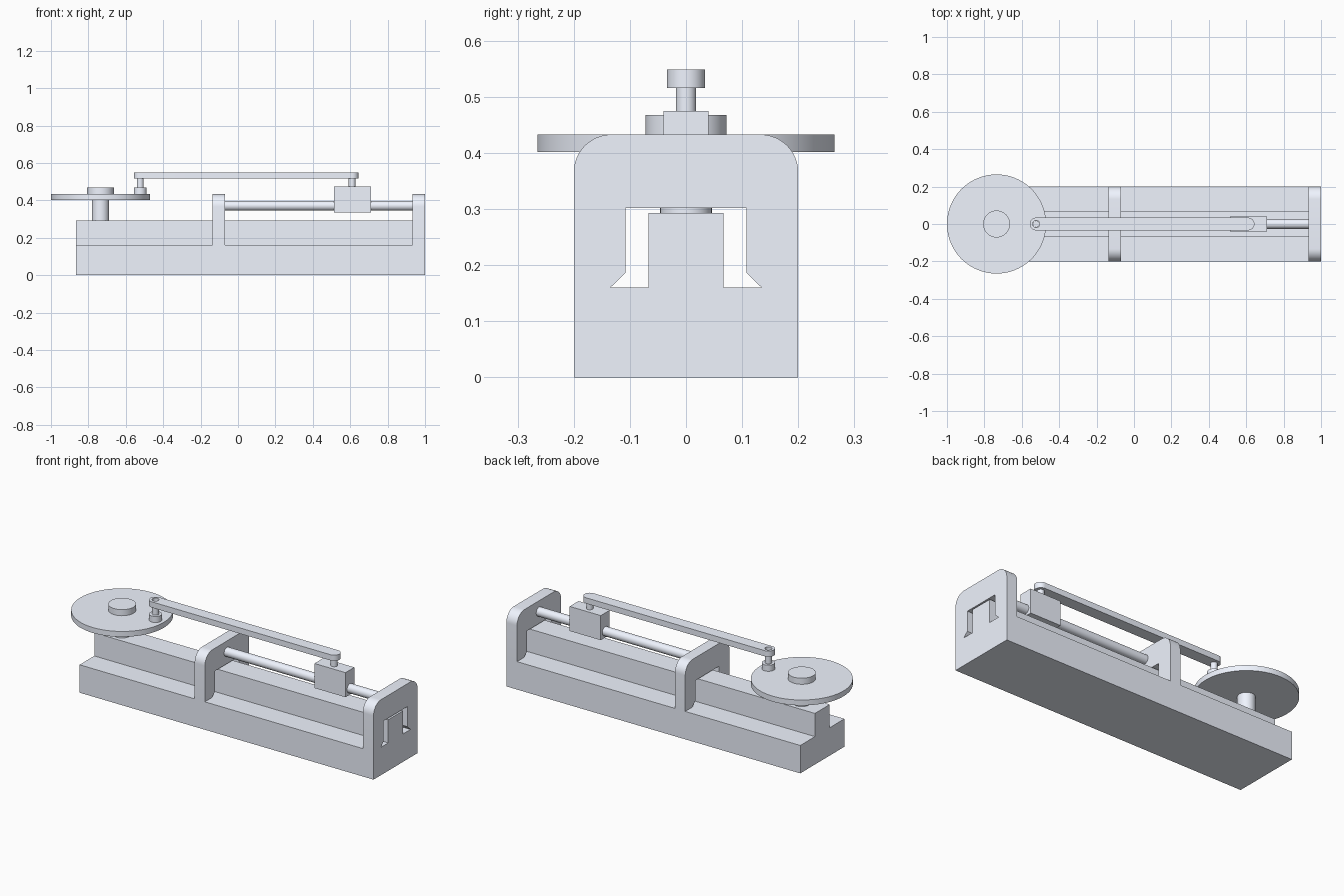
import bpy, bmesh
from math import cos, sin, radians

if "Cube" in bpy.data.objects:
    bpy.data.objects.remove(bpy.data.objects["Cube"])

steel = bpy.data.materials.new("pale_blue_steel")
steel.diffuse_color = (0.87, 0.91, 1.0, 1)
steel.use_nodes = True
steel.node_tree.nodes["Principled BSDF"].inputs["Base Color"].default_value = steel.diffuse_color


def prism(name, outline, to3d, lo, hi):
    """Extrude a 2D outline between lo and hi; to3d(u, v, w) gives the axes."""
    bm = bmesh.new()
    bottom, top = [[bm.verts.new(to3d(u, v, w)) for u, v in outline] for w in (lo, hi)]
    bm.faces.new(bottom)
    bm.faces.new(top)
    for i in range(len(outline)):
        bm.faces.new([bottom[i - 1], bottom[i], top[i], top[i - 1]])
    bmesh.ops.recalc_face_normals(bm, faces=bm.faces)
    mesh = bpy.data.meshes.new(name)
    bm.to_mesh(mesh)
    bm.free()
    mesh.materials.append(steel)
    ob = bpy.data.objects.new(name, mesh)
    bpy.context.collection.objects.link(ob)
    return ob


def along_x(u, v, w):
    return (w, u, v)


def along_z(u, v, w):
    return (u, v, w)


def arc(cx, cy, r, a0, a1, n):
    return [(cx + r * cos(radians(a0 + (a1 - a0) * i / n)),
             cy + r * sin(radians(a0 + (a1 - a0) * i / n))) for i in range(n + 1)]


def mirrored(half):
    return half + [(-u, v) for u, v in reversed(half)]


def disc(name, x, r, z0, z1, n=64):
    return prism(name, arc(x, 0, r, 0, 360, n)[:-1], along_z, z0, z1)


# Bed with raised centre rail
prism("bed", mirrored([(0.2, 0), (0.2, 0.16), (0.067, 0.16), (0.067, 0.293)]),
      along_x, -0.865, 1.0)

# Two arched brackets with a dovetail-shaped opening
arch = mirrored([(0.135, 0.16), (0.2, 0.16)] + arc(0.133, 0.366, 0.067, 0, 90, 12))
arch += [(-0.108, 0.186), (-0.108, 0.302), (0.108, 0.302), (0.108, 0.186)]
prism("middle_bracket", arch, along_x, -0.135, -0.07)
prism("end_bracket", arch, along_x, 0.932, 1.0)

# Guide rod and sliding block
prism("guide_rod", arc(0, 0.371, 0.026, 0, 360, 48)[:-1], along_x, -0.1, 0.96)
prism("slider_block", mirrored([(0.04, 0.334), (0.04, 0.475)]), along_x, 0.513, 0.71)
disc("slider_pin", 0.61, 0.018, 0.475, 0.518, 32)

# Crank wheel on its shaft
disc("wheel_shaft", -0.735, 0.046, 0.293, 0.402)
disc("crank_wheel", -0.735, 0.265, 0.402, 0.433, 96)
disc("wheel_hub", -0.735, 0.072, 0.433, 0.468)
disc("crank_pin_collar", -0.523, 0.034, 0.433, 0.468, 48)
disc("crank_pin", -0.523, 0.018, 0.468, 0.53, 32)

# Connecting rod with a pin hole at the crank end
curve = bpy.data.curves.new("connecting_rod", "CURVE")
curve.dimensions = "2D"
curve.fill_mode = "BOTH"
curve.extrude = 0.0165
link = arc(0.61, 0, 0.034, -90, 90, 20) + arc(-0.523, 0, 0.034, 90, 270, 20)
for pts in (link, arc(-0.523, 0, 0.0185, 0, 360, 32)[:-1]):
    sp = curve.splines.new("POLY")
    sp.points.add(len(pts) - 1)
    for p, (x, y) in zip(sp.points, pts):
        p.co = (x, y, 0, 1)
    sp.use_cyclic_u = True
curve.materials.append(steel)
rod = bpy.data.objects.new("connecting_rod", curve)
rod.location.z = 0.5325
bpy.context.collection.objects.link(rod)
bpy.ops.object.select_all(action="DESELECT")
rod.select_set(True)
bpy.context.view_layer.objects.active = rod
bpy.ops.object.convert(target="MESH")

# Smooth the round surfaces, keep the edges sharp
bpy.ops.object.select_all(action="SELECT")
bpy.ops.object.shade_smooth_by_angle(angle=radians(30))
